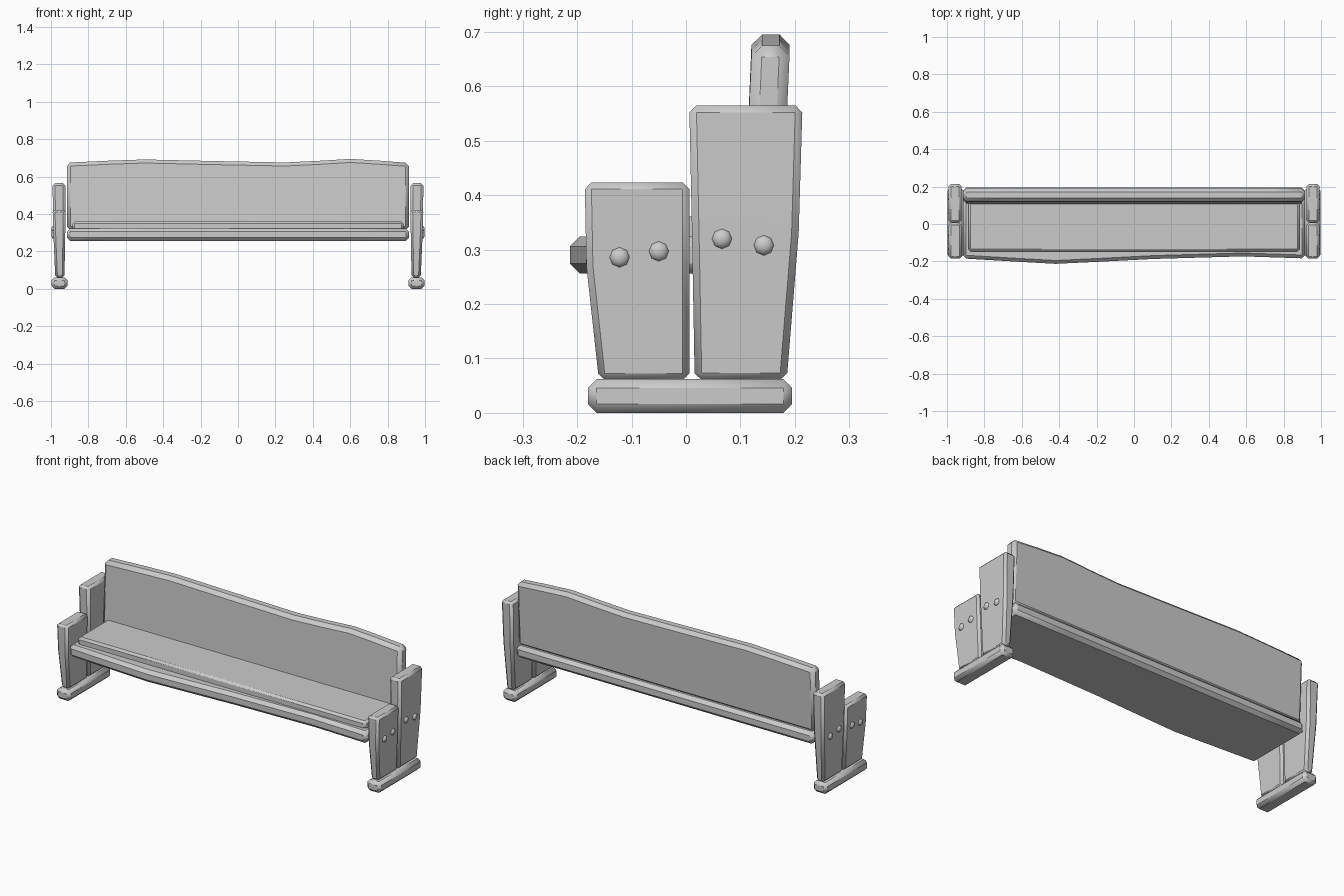
import bpy, bmesh
from mathutils import Vector

if "Cube" in bpy.data.objects:
    bpy.data.objects.remove(bpy.data.objects["Cube"])


def finish(bm, name, bevel=0.0):
    bmesh.ops.recalc_face_normals(bm, faces=bm.faces)
    me = bpy.data.meshes.new(name)
    bm.to_mesh(me)
    bm.free()
    ob = bpy.data.objects.new(name, me)
    bpy.context.collection.objects.link(ob)
    if bevel:
        m = ob.modifiers.new("bevel", 'BEVEL')
        m.width = bevel
        m.segments = 1
        m.limit_method = 'ANGLE'
        m.angle_limit = 0.6
    bpy.ops.object.select_all(action='DESELECT')
    ob.select_set(True)
    bpy.context.view_layer.objects.active = ob
    bpy.ops.object.shade_smooth_by_angle(angle=0.85)
    return ob


def loft(name, rings, bevel):
    """Skin a chain of four-point sections and cap both ends."""
    bm = bmesh.new()
    vs = [[bm.verts.new(p) for p in r] for r in rings]
    for a, b in zip(vs, vs[1:]):
        for i in range(4):
            j = (i + 1) % 4
            bm.faces.new((a[i], a[j], b[j], b[i]))
    bm.faces.new(vs[0])
    bm.faces.new(vs[-1])
    return finish(bm, name, bevel)


def flat_ring(z, x0, x1, y0, y1):
    return [(x0, y0, z), (x1, y0, z), (x1, y1, z), (x0, y1, z)]


def mirrored(s, sections):
    return [flat_ring(z, s * a, s * b, c, d) for z, a, b, c, d in sections]


for s, side in ((1, "right"), (-1, "left")):
    # foot rail
    loft(f"foot_{side}", mirrored(s, [(0, .912, .997, -.18, .195),
                                     (.062, .912, .997, -.18, .195)]), .016)
    # tapered upright boards
    loft(f"front_leg_{side}", mirrored(s, [
        (.06, .928, .977, -.16, .006),
        (.27, .924, .986, -.183, .006),
        (.423, .922, .991, -.186, .006)]), .012)
    loft(f"back_leg_{side}", mirrored(s, [
        (.06, .928, .977, .016, .185),
        (.33, .924, .987, .011, .207),
        (.565, .922, .992, .006, .214)]), .013)
    # bolt heads
    for n, (y, z, x) in enumerate([(-.122, .286, .985), (-.05, .297, .985),
                                   (.066, .32, .985), (.143, .308, .985)]):
        bm = bmesh.new()
        bmesh.ops.create_uvsphere(bm, u_segments=8, v_segments=6, radius=.019)
        for v in bm.verts:
            c = v.co.copy()
            v.co = Vector((s * (x + c.z * .65), y + c.x, z + c.y))
        finish(bm, f"bolt_{side}_{n + 1}")

# seat slab with wavy front edge
front = [(-.915, -.184), (-.65, -.2), (-.42, -.213), (-.15, -.2),
         (.1, -.187), (.58, -.173), (.915, -.184)]
loft("seat", [[(x, y, .256), (x, .195, .256), (x, .195, .324), (x, y, .324)]
              for x, y in front], .018)

# raised seat board
loft("seat_board", [flat_ring(z, -.885, .885, -.147, .125) for z in (.31, .361)], .012)

# backrest with wavy top, leaning slightly back
top = [(-.915, .675), (-.7, .685), (-.5, .692), (-.15, .684),
       (.25, .676), (.42, .684), (.6, .695), (.75, .686), (.915, .673)]
loft("backrest", [[(x, .105, .315), (x, .175, .315), (x, .191, z), (x, .121, z)]
                  for x, z in top], .019)
